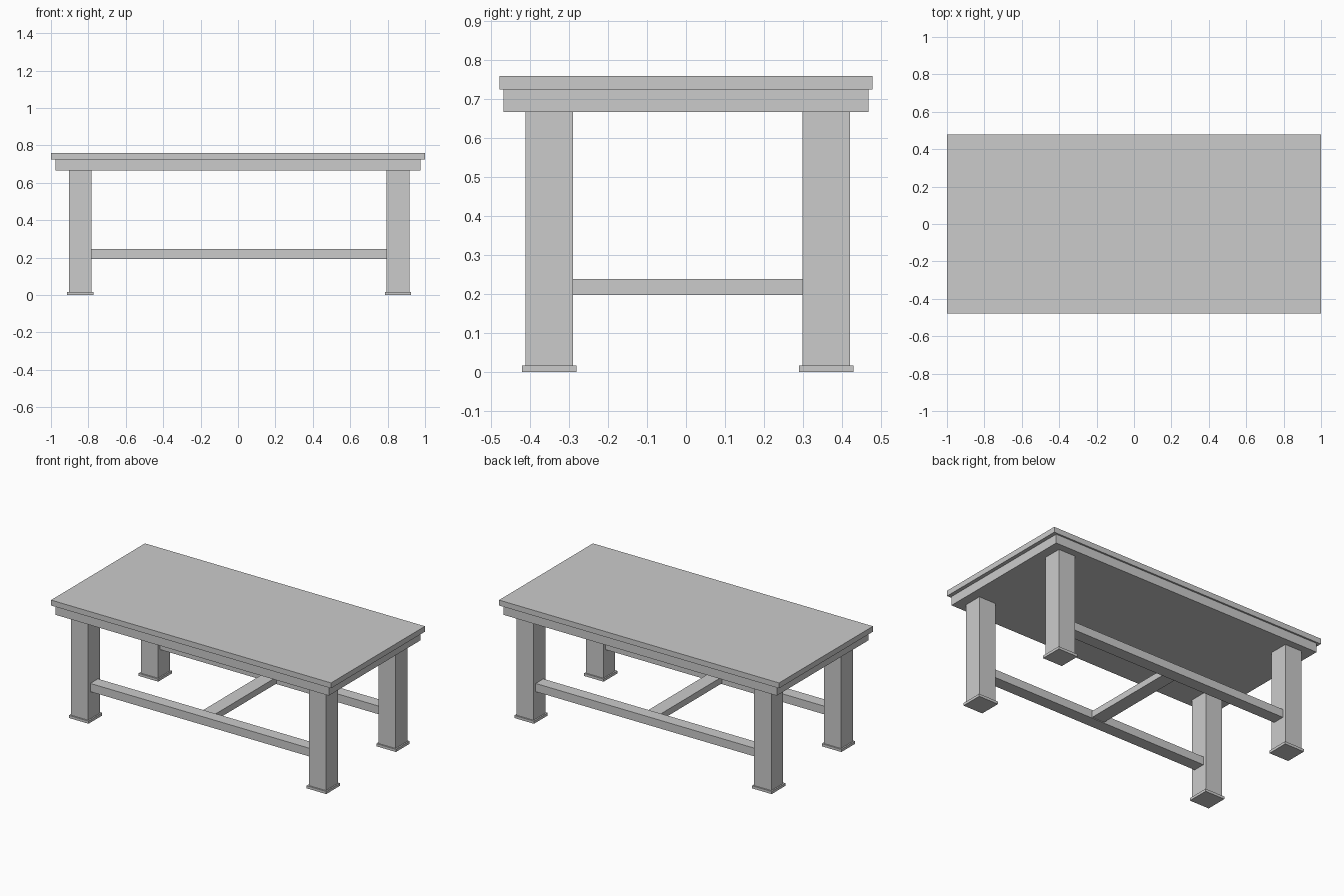
import bpy
import bmesh

if "Cube" in bpy.data.objects:
    bpy.data.objects.remove(bpy.data.objects["Cube"])


def box(name, x, y, z):
    """Axis-aligned box from (min, max) pairs."""
    bm = bmesh.new()
    bmesh.ops.create_cube(bm, size=1)
    for v in bm.verts:
        for i, (lo, hi) in enumerate((x, y, z)):
            v.co[i] = hi if v.co[i] > 0 else lo
    mesh = bpy.data.meshes.new(name)
    bm.to_mesh(mesh)
    bm.free()
    obj = bpy.data.objects.new(name, mesh)
    bpy.context.collection.objects.link(obj)
    return obj


def span(centre, size):
    return (centre - size / 2, centre + size / 2)


LEG_X = {"left": -0.843, "right": 0.855}
LEG_Y = {"front": -0.351, "back": 0.36}
LEG, FOOT, RAIL = 0.122, 0.14, 0.078

# Table top and the solid apron slab beneath it
box("table_top", (-1, 1), (-0.479, 0.479), (0.725, 0.76))
box("apron", (-0.976, 0.976), (-0.468, 0.468), (0.667, 0.725))

# Square legs on thin foot plates
for side, x in LEG_X.items():
    for end, y in LEG_Y.items():
        box(f"{end}_{side}_leg", span(x, LEG), span(y, LEG), (0.017, 0.667))
        box(f"{end}_{side}_foot", span(x, FOOT), span(y, FOOT), (0, 0.017))

# Long stretchers between the left and right legs
for end, y in LEG_Y.items():
    box(f"{end}_stretcher",
        (LEG_X["left"] + LEG / 2, LEG_X["right"] - LEG / 2),
        span(y, RAIL), (0.193, 0.246))

# Cross stretcher joining the long ones in the middle
box("cross_stretcher", span(0.007, 0.09),
    (LEG_Y["front"] + RAIL / 2, LEG_Y["back"] - RAIL / 2), (0.198, 0.239))
